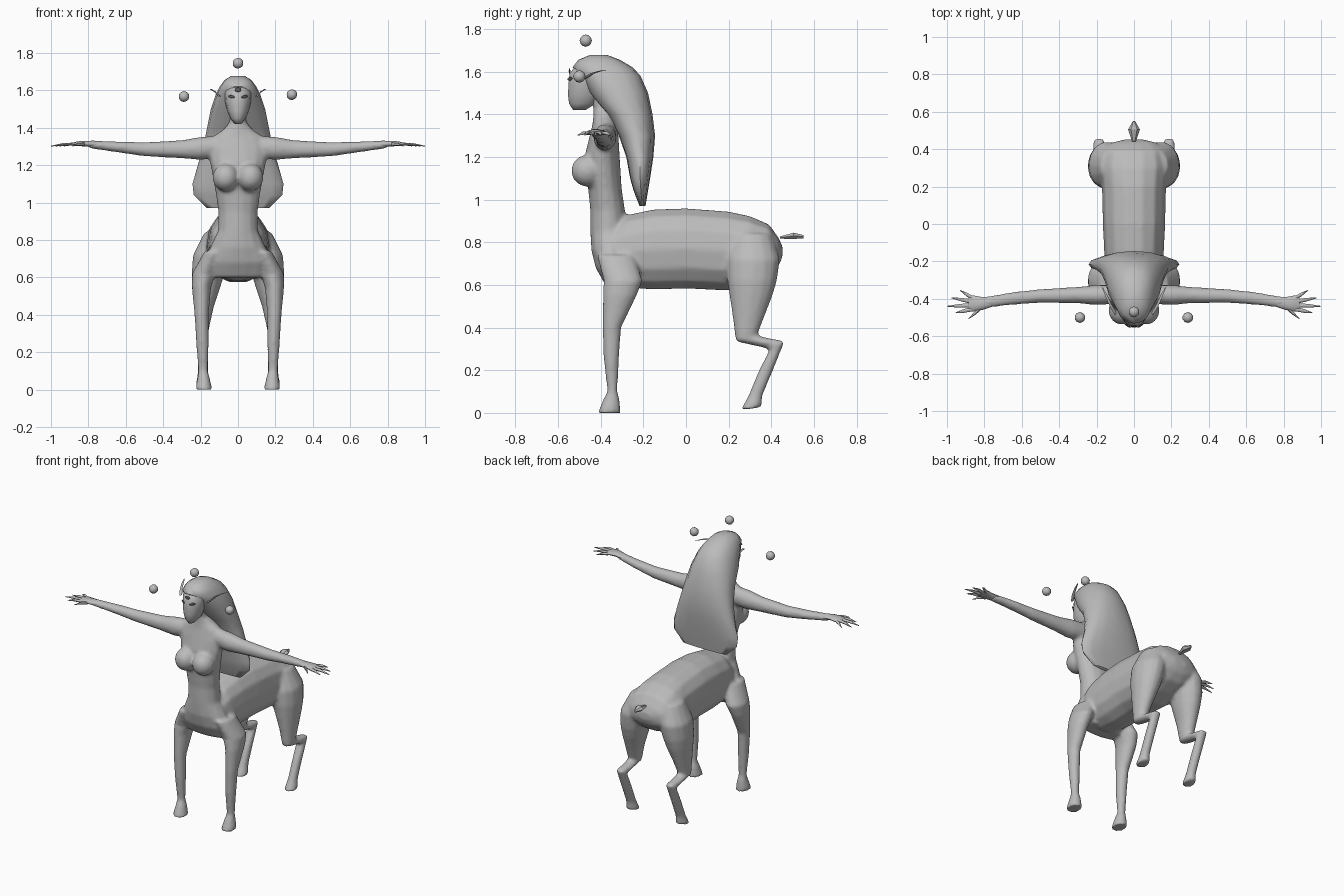
import bpy, bmesh, math
from mathutils import Vector, Matrix

if "Cube" in bpy.data.objects:
    bpy.data.objects.remove(bpy.data.objects["Cube"])


def material(name, value):
    m = bpy.data.materials.new(name)
    m.use_nodes = True
    colour = (value, value, value, 1)
    m.diffuse_color = colour
    m.node_tree.nodes["Principled BSDF"].inputs["Base Color"].default_value = colour
    return m


GREY = material("stone grey", 0.5)
DARK = material("dark grey", 0.12)


def loft(bm, rings, across=False, n=14, power=1.0):
    """Rings are (x, y, z, radius_u, radius_v, tilt); across turns them to face x."""
    loops = []
    for x, y, z, ru, rv, *tilt in rings:
        t = math.radians(tilt[0]) if tilt else 0
        u = Vector((0, 1, 0)) if across else Vector((1, 0, 0))
        v = Vector((0, 0, 1)) if across else Vector((0, math.cos(t), math.sin(t)))
        loop = []
        for i in range(n):
            a = math.tau * i / n
            c, s = math.cos(a), math.sin(a)
            c = math.copysign(abs(c) ** power, c)
            s = math.copysign(abs(s) ** power, s)
            loop.append(bm.verts.new(Vector((x, y, z)) + u * c * ru + v * s * rv))
        loops.append(loop)
    for a, b in zip(loops, loops[1:]):
        for i in range(n):
            j = (i + 1) % n
            bm.faces.new((a[i], a[j], b[j], b[i]))
    bm.faces.new(loops[0][::-1])
    bm.faces.new(loops[-1])


def upright(rows):
    """Turn (z, front, back, half_width) rows into level rings."""
    return [(0, (f + b) / 2, z, w, (b - f) / 2) for z, f, b, w in rows]


def flip(rings, side):
    return [(r[0] * side, *r[1:]) for r in rings]


def ball(bm, place, size, detail=2):
    m = Matrix.Translation(place) @ Matrix.Diagonal((*size, 1))
    bmesh.ops.create_icosphere(bm, subdivisions=detail, radius=1, matrix=m)


def finish(name, bm, mat=GREY, angle=60):
    bmesh.ops.recalc_face_normals(bm, faces=bm.faces[:])
    me = bpy.data.meshes.new(name)
    bm.to_mesh(me)
    bm.free()
    me.materials.append(mat)
    ob = bpy.data.objects.new(name, me)
    bpy.context.scene.collection.objects.link(ob)
    bpy.ops.object.select_all(action="DESELECT")
    ob.select_set(True)
    bpy.context.view_layer.objects.active = ob
    bpy.ops.object.shade_smooth_by_angle(angle=math.radians(angle))
    return ob


# Body: human torso, four-legged trunk, legs and arms fused into one skin
bm = bmesh.new()
loft(bm, upright([
    (.60, -.38, -.25, .17), (.68, -.425, -.25, .18), (.76, -.445, -.26, .15),
    (.85, -.45, -.28, .108), (.95, -.45, -.285, .106), (1.05, -.46, -.30, .12),
    (1.13, -.475, -.305, .135), (1.21, -.475, -.31, .15), (1.29, -.455, -.315, .16),
    (1.35, -.44, -.32, .14), (1.39, -.435, -.33, .08), (1.43, -.435, -.345, .045),
    (1.52, -.47, -.37, .045)]))
trunk = [(-.37, .63, .86, .13), (-.28, .585, .93, .15), (-.15, .575, .957, .16),
         (0, .58, .962, .167), (.2, .57, .947, .172), (.3, .6, .925, .182),
         (.39, .64, .885, .172), (.435, .69, .82, .12), (.452, .73, .78, .05)]
loft(bm, [(0, y, (lo + hi) / 2, w, (hi - lo) / 2, 90) for y, lo, hi, w in trunk], power=.88)
front_leg = [(.13, -.33, .74, .05, .09), (.182, -.295, .62, .064, .092),
             (.195, -.31, .55, .052, .08), (.195, -.348, .4, .038, .044),
             (.19, -.35, .25, .034, .036), (.187, -.345, .1, .026, .024),
             (.184, -.35, .06, .034, .04), (.183, -.36, 0, .046, .054)]
hind_leg = [(.11, .31, .84, .07, .09), (.145, .315, .72, .096, .127),
            (.16, .31, .62, .088, .118), (.168, .305, .55, .075, .102),
            (.18, .293, .45, .053, .075), (.187, .283, .348, .037, .052, 15),
            (.187, .428, .318, .033, .04, 28), (.187, .375, .2, .03, .034),
            (.187, .325, .08, .03, .034), (.187, .305, .02, .04, .05, 8)]
arm = [(.08, -.375, 1.30, .05, .06), (.2, -.38, 1.29, .054, .062),
       (.3, -.38, 1.285, .044, .049), (.5, -.385, 1.285, .037, .038),
       (.65, -.398, 1.298, .034, .029), (.8, -.42, 1.312, .03, .021)]
for side in (1, -1):
    loft(bm, flip(front_leg, side))
    loft(bm, flip(hind_leg, side))
    loft(bm, flip(arm, side), across=True)
    ball(bm, (.066 * side, -.462, 1.135), (.07, .076, .075), 3)
body = finish("body", bm)
remesh = body.modifiers.new("fuse", "REMESH")
remesh.mode = "VOXEL"
remesh.voxel_size = .011
remesh.use_smooth_shade = True
soften = body.modifiers.new("soften", "SMOOTH")
soften.factor = .5
soften.iterations = 5

# Hands: flat palm with tapering fingers
fingers = [(.93, -.355), (.975, -.395), (1, -.44), (.955, -.475), (.885, -.507)]
for side, label in ((1, "left"), (-1, "right")):
    bm = bmesh.new()
    loft(bm, flip([(.76, -.415, 1.311, .028, .018), (.81, -.425, 1.315, .034, .016),
                   (.86, -.425, 1.315, .043, .013), (.885, -.425, 1.311, .036, .008)],
                  side), across=True, n=10)
    for i, (x, y) in enumerate(fingers):
        bx, by = (.82, -.45) if i == 4 else (.865, -.395 - i * .02)
        loft(bm, flip([(bx, by, 1.312, .012, .01),
                       ((bx + x) / 2, (by + y) / 2, 1.312, .01, .008),
                       (x, y, 1.302, .002, .002)], side), across=True, n=6)
    finish(label + "_hand", bm)

# Head with pointed chin
bm = bmesh.new()
loft(bm, upright([(1.42, -.53, -.47, .018), (1.45, -.55, -.42, .042),
                  (1.49, -.555, -.40, .058), (1.54, -.553, -.39, .069),
                  (1.59, -.548, -.38, .072), (1.64, -.51, -.38, .06)]))
finish("head", bm)

# Long hair falling down the back
bm = bmesh.new()
loft(bm, upright([(1.678, -.45, -.37, .035), (1.655, -.505, -.31, .072),
                  (1.62, -.532, -.25, .098), (1.58, -.50, -.213, .118),
                  (1.5, -.455, -.178, .145), (1.4, -.37, -.157, .165),
                  (1.3, -.315, -.145, .185), (1.2, -.28, -.153, .215),
                  (1.1, -.262, -.168, .243), (1.04, -.245, -.178, .237),
                  (.97, -.218, -.19, .165)]), power=.85, n=16)
finish("hair", bm)

# Curved horns beside the brow
for side, label in ((1, "left"), (-1, "right")):
    bm = bmesh.new()
    loft(bm, flip([(.1, -.475, 1.568, .006, .012), (.122, -.44, 1.592, .006, .012),
                   (.145, -.39, 1.606, .006, .01), (.168, -.342, 1.608, .003, .004)],
                  side), n=6)
    finish(label + "_horn", bm)

# Eyes: two slanted plates and a round one on the forehead
for name, place, turn, slant, size in (
        ("left_eye", (.035, -.544, 1.566), 33, -8, (.021, .004, .008)),
        ("right_eye", (-.035, -.544, 1.566), -33, 8, (.021, .004, .008)),
        ("forehead_eye", (0, -.546, 1.603), 0, 0, (.018, .004, .012))):
    bm = bmesh.new()
    ball(bm, (0, 0, 0), size)
    bm.transform(Matrix.Translation(place) @ Matrix.Rotation(math.radians(turn), 4, "Z")
                 @ Matrix.Rotation(math.radians(slant), 4, "Y"))
    finish(name, bm, DARK)

# Floating orbs around the head
for name, place in (("top_orb", (0, -.47, 1.745)), ("left_orb", (.288, -.5, 1.577)),
                    ("right_orb", (-.289, -.5, 1.567))):
    bm = bmesh.new()
    ball(bm, place, (.029, .029, .029))
    finish(name, bm)

# Short faceted tail tuft
bm = bmesh.new()
loft(bm, [(0, .44, .822, .01, .006, 90), (0, .505, .83, .032, .017, 90),
          (0, .55, .826, .006, .009, 90)], n=6)
finish("tail", bm, angle=20)
